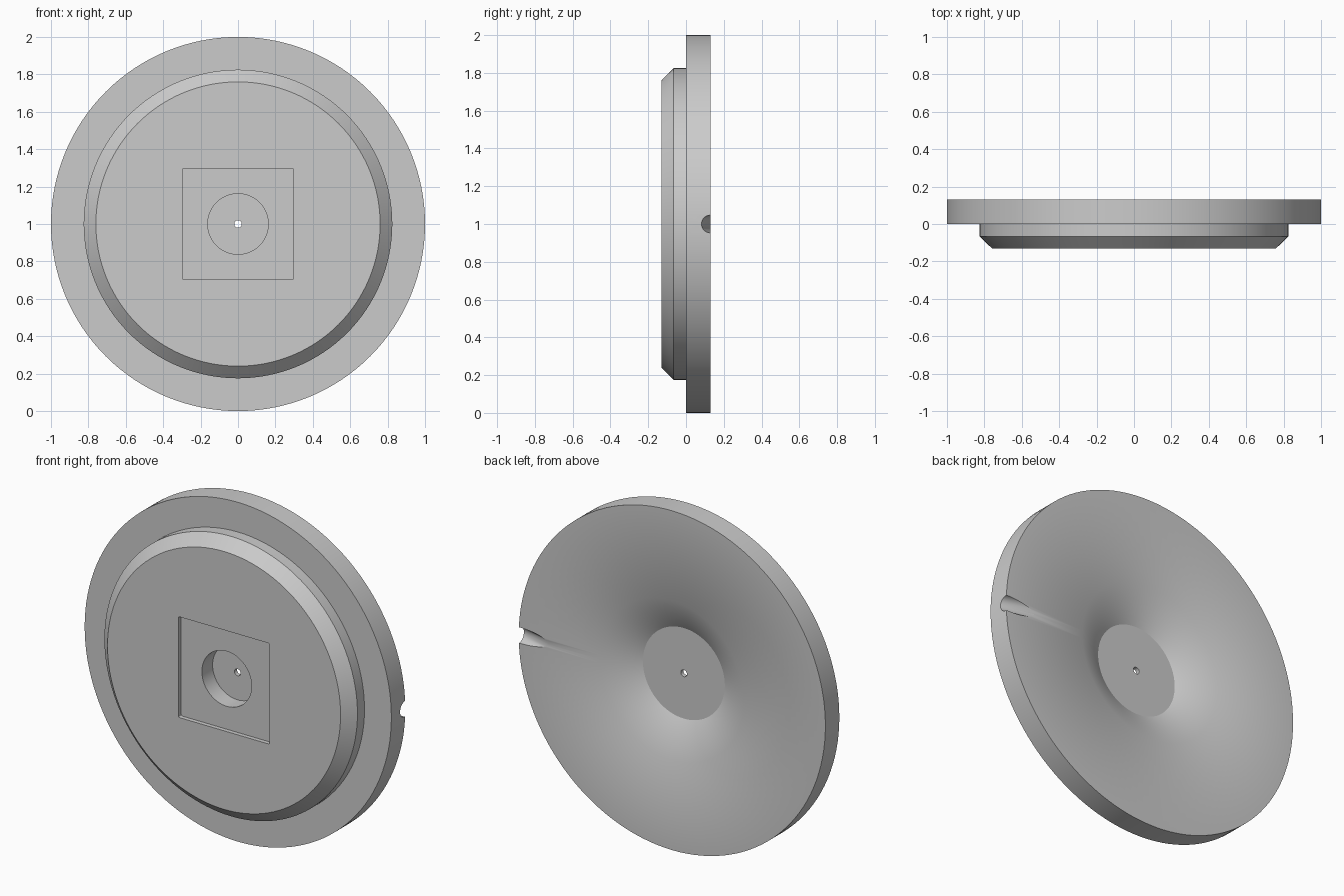
import bpy
import bmesh
from math import radians, hypot
from mathutils import Matrix, Vector

cube = bpy.data.objects.get("Cube")
if cube:
    bpy.data.objects.remove(cube, do_unlink=True)

SEGMENTS = 128
FLOOR_Y = 0.02
CENTRE = Vector((0, 0, 1))

grey = bpy.data.materials.new("plain grey")
grey.use_nodes = True
colour = (0.6, 0.6, 0.6, 1)
grey.diffuse_color = colour
grey.node_tree.nodes["Principled BSDF"].inputs["Base Color"].default_value = colour


def add_object(name, bm):
    bmesh.ops.recalc_face_normals(bm, faces=bm.faces[:])
    mesh = bpy.data.meshes.new(name)
    bm.to_mesh(mesh)
    bm.free()
    mesh.materials.append(grey)
    obj = bpy.data.objects.new(name, mesh)
    bpy.context.collection.objects.link(obj)
    return obj


def lathe(name, profile):
    """Spin a closed (radius, y) profile around the y axis."""
    bm = bmesh.new()
    verts = [bm.verts.new((r, y, 0)) for r, y in profile]
    edges = [bm.edges.new((v, verts[i - 1])) for i, v in enumerate(verts)]
    bmesh.ops.spin(bm, geom=verts + edges, cent=(0, 0, 0), axis=(0, 1, 0),
                   angle=radians(360), steps=SEGMENTS, use_merge=True)
    bmesh.ops.remove_doubles(bm, verts=bm.verts[:], dist=0.0001)
    bmesh.ops.translate(bm, verts=bm.verts[:], vec=CENTRE)
    return add_object(name, bm)


def cut(obj, cutter):
    cutter.hide_render = True
    mod = obj.modifiers.new("cut", 'BOOLEAN')
    mod.operation = 'DIFFERENCE'
    mod.solver = 'EXACT'
    mod.object = cutter
    bpy.context.view_layer.objects.active = obj
    bpy.ops.object.modifier_apply(modifier=mod.name)
    bpy.data.objects.remove(cutter, do_unlink=True)


# Flanged disc: centre hole, round front pocket, chamfered step, rim, conical back dish
disc = lathe("flanged_disc", [
    (0.02, -0.005), (0.162, -0.005), (0.162, -0.13),
    (0.76, -0.13), (0.825, -0.066), (0.825, 0), (1, 0), (1, 0.13),
    (0.47, 0.13), (0.267, FLOOR_Y), (0.02, FLOOR_Y),
])

# Shallow square pocket in the front
bm = bmesh.new()
bmesh.ops.create_cube(bm, size=1, matrix=Matrix.Translation((0, -0.155, 1))
                      @ Matrix.Diagonal((0.594, 0.1, 0.594, 1)))
corners = [e for e in bm.edges
           if abs((e.verts[0].co - e.verts[1].co).y) > 0.05]
bmesh.ops.bevel(bm, geom=corners, offset=0.008, segments=3, profile=0.5,
                affect='EDGES')
cut(disc, add_object("square_pocket_cutter", bm))

# Sloping round-bottomed notch in the back of the rim
bm = bmesh.new()
axis = Vector((1, -0.25, 0)).normalized()
bmesh.ops.create_cone(bm, cap_ends=True, segments=32, radius1=0.047,
                      radius2=0.047, depth=0.8)
turn = axis.to_track_quat('Z', 'Y').to_matrix().to_4x4()
bmesh.ops.transform(bm, verts=bm.verts[:],
                    matrix=Matrix.Translation((1, 0.13, 1)) @ turn)
cut(disc, add_object("notch_cutter", bm))

# Smooth round surfaces, crisp edges, flat dish floor
bpy.ops.object.select_all(action='DESELECT')
disc.select_set(True)
bpy.context.view_layer.objects.active = disc
bpy.ops.object.shade_smooth_by_angle(angle=radians(30))
for face in disc.data.polygons:
    if abs(face.center.y - FLOOR_Y) < 0.001 and abs(face.normal.y) > 0.99:
        face.use_smooth = False
